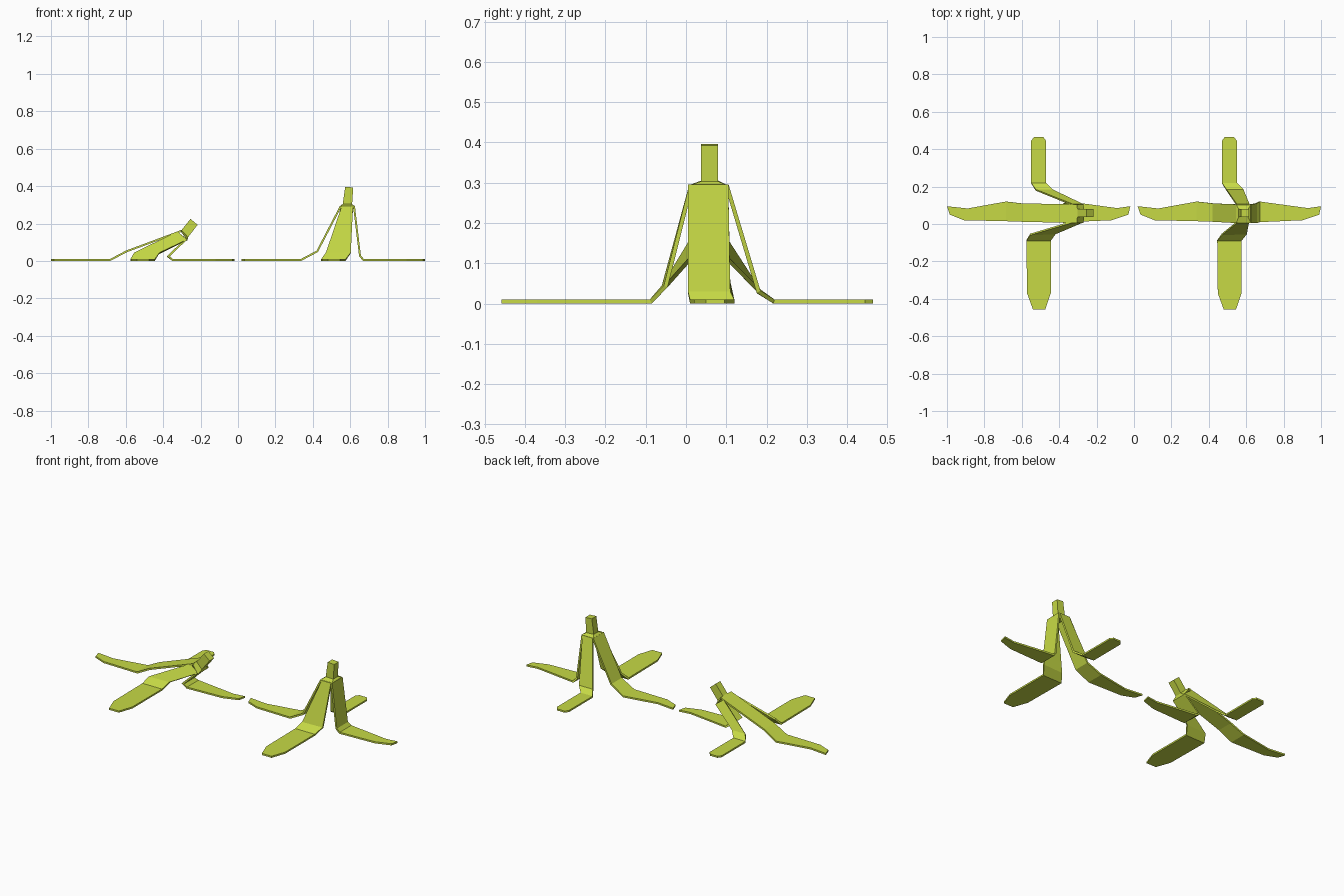
import bpy, bmesh

if "Cube" in bpy.data.objects:
    bpy.data.objects.remove(bpy.data.objects["Cube"])

peel_green = bpy.data.materials.new("yellow_green_peel")
peel_green.diffuse_color = (0.57, 0.70, 0.06, 1)
peel_green.use_nodes = True
peel_green.node_tree.nodes["Principled BSDF"].inputs["Base Color"].default_value = peel_green.diffuse_color


def finish(bm, name):
    mesh = bpy.data.meshes.new(name)
    bm.to_mesh(mesh)
    bm.free()
    mesh.materials.append(peel_green)
    ob = bpy.data.objects.new(name, mesh)
    bpy.context.collection.objects.link(ob)
    return ob


def strip(name, rows, cx):
    """Folded peel strip: two edge points per row, tip first, thickened inward."""
    bm = bmesh.new()
    vs = [[bm.verts.new((p[0] + cx, p[1], p[2] if len(p) > 2 else 0.01)) for p in r] for r in rows]
    for a, b in zip(vs, vs[1:]):
        bm.faces.new((a[0], a[1], b[1], b[0]))
    bm.normal_update()
    bm.faces.ensure_lookup_table()
    if bm.faces[0].normal.z < 0:
        bmesh.ops.reverse_faces(bm, faces=bm.faces[:])
    ob = finish(bm, name)
    mod = ob.modifiers.new("thickness", 'SOLIDIFY')
    mod.thickness = 0.01
    mod.offset = -1
    mod.use_even_offset = True


def stem(name, rings, cx):
    """Square stem on a wider shoulder; each ring is two x/z points and a y range."""
    bm = bmesh.new()
    vs = []
    for (xa, za), (xb, zb), (y0, y1) in rings:
        pts = [(xa, y0, za), (xb, y0, zb), (xb, y1, zb), (xa, y1, za)]
        vs.append([bm.verts.new((x + cx, y, z)) for x, y, z in pts])
    for a, b in zip(vs, vs[1:]):
        for i in range(4):
            j = (i + 1) % 4
            bm.faces.new((a[i], a[j], b[j], b[i]))
    bm.faces.new(vs[0][::-1])
    bm.faces.new(vs[-1])
    bmesh.ops.recalc_face_normals(bm, faces=bm.faces[:])
    finish(bm, name)


# Flat ends lying on the ground, the same for both peels
FLAT = {
    "left": [((-.49, .095), (-.475, .05)), ((-.38, .083), (-.40, .02)), ((-.175, .12), (-.175, .015))],
    "right": [((.49, .095), (.48, .05)), ((.42, .085), (.39, .02)), ((.163, .12), (.163, .01))],
    "front": [((-.03, -.458), (.035, -.458)), ((-.062, -.37), (.065, -.37)), ((-.065, -.09), (.065, -.09))],
    "back": [((-.025, .465), (.025, .465)), ((-.04, .445), (.04, .445)), ((-.04, .22), (.04, .22))],
}

# Knee and top rows of each strip
UPRIGHT = {
    "left": [((-.09, .11, .055), (-.09, .012, .055)), ((.035, .105, .295), (.035, .005, .295))],
    "right": [((.147, .11, .03), (.147, .005, .03)), ((.115, .105, .295), (.115, .005, .295))],
    "front": [((-.04, -.06, .045), (.093, -.055, .045)), ((.045, .008, .295), (.105, .008, .295))],
    "back": [((-.015, .185, .032), (.075, .185, .032)), ((.04, .106, .295), (.108, .106, .295))],
}
TILTED = {
    "left": [((-.09, .11, .055), (-.09, .012, .055)), ((.205, .105, .165), (.205, .005, .165))],
    "right": [((.145, .11, .025), (.145, .005, .025)), ((.237, .105, .113), (.237, .005, .113))],
    "front": [((-.045, -.06, .045), (.09, -.055, .045)), ((.185, .008, .157), (.238, .008, .115))],
    "back": [((-.015, .185, .035), (.075, .185, .035)), ((.185, .106, .157), (.24, .106, .115))],
}

for kind, upper, cx in (("upright", UPRIGHT, .51), ("tilted", TILTED, -.51)):
    for side, flat in FLAT.items():
        strip(f"{kind}_peel_{side}_strip", flat + upper[side], cx)

# Stems with shoulders
stem("upright_stem", [((.035, .293), (.115, .293), (.005, .105)),
                      ((.05, .305), (.1, .303), (.037, .08)),
                      ((.063, .396), (.106, .393), (.037, .08))], .51)
stem("tilted_stem", [((.2, .162), (.24, .11), (.005, .105)),
                     ((.208, .165), (.243, .127), (.037, .08)),
                     ((.256, .225), (.294, .193), (.037, .08))], -.51)
